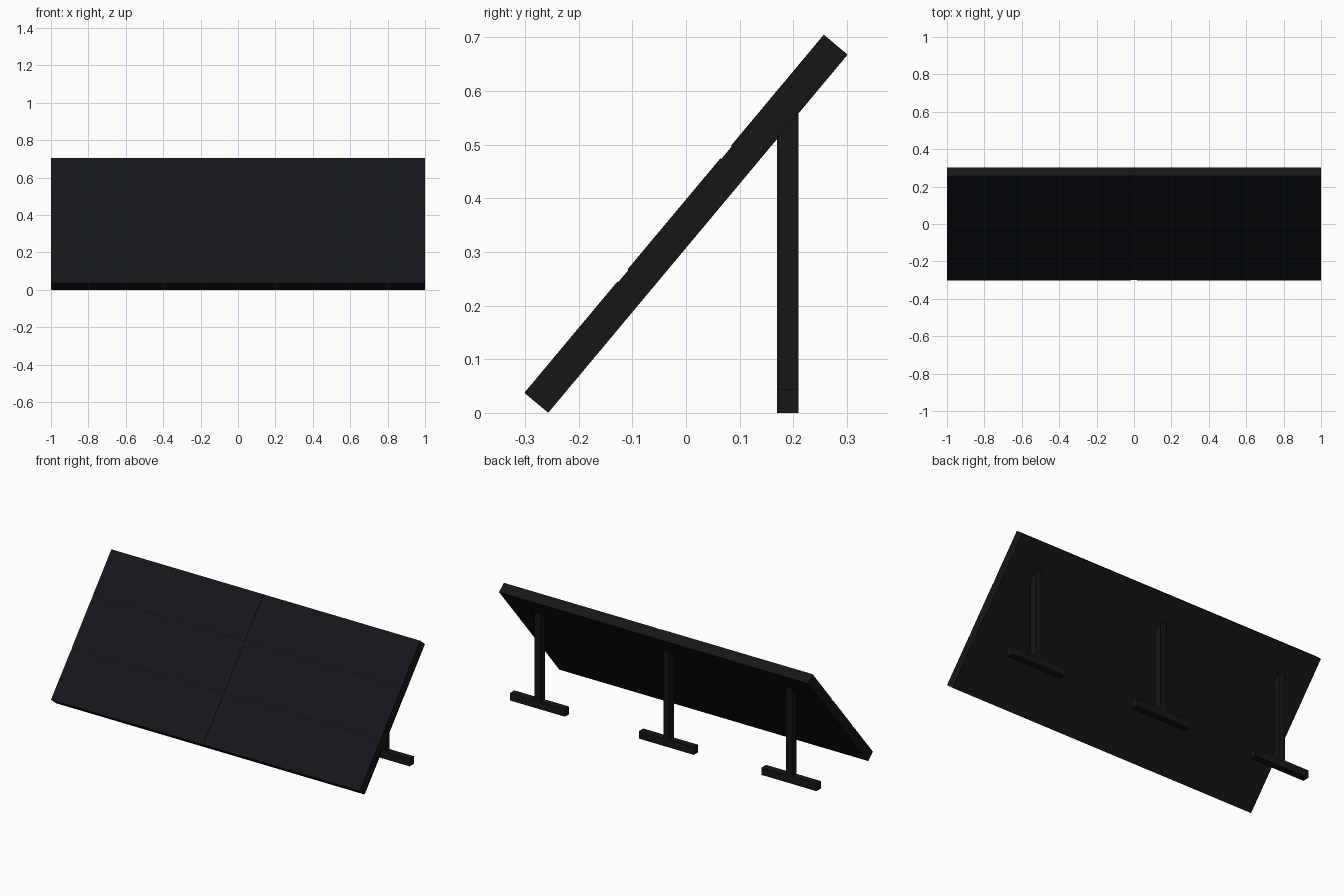
import bpy, math
from mathutils import Matrix, Vector

if "Cube" in bpy.data.objects:
    bpy.data.objects.remove(bpy.data.objects["Cube"])

def material(name, rgb):
    m = bpy.data.materials.new(name)
    m.diffuse_color = (*rgb, 1)
    m.use_nodes = True
    m.node_tree.nodes["Principled BSDF"].inputs["Base Color"].default_value = m.diffuse_color
    return m

frame_mat = material("black_frame", (0.008, 0.008, 0.008))
cell_mat = material("dark_blue_cell", (0.007, 0.008, 0.012))

def box(name, centre, size, mat, matrix=Matrix()):
    bpy.ops.mesh.primitive_cube_add(size=1)
    ob = bpy.context.object
    ob.name = name
    ob.data.transform(matrix @ Matrix.Translation(Vector(centre)) @ Matrix.Diagonal((*size, 1)))
    ob.data.materials.append(mat)
    return ob

# Tilted panel body
LENGTH, THICK, SKIN, GAP = 0.87, 0.058, 0.002, 0.03
tilt = Matrix.Translation((0, 0, 0.3525)) @ Matrix.Rotation(math.radians(50.1), 4, 'X')
box("panel_body", (0, 0, -SKIN / 2), (2, LENGTH, THICK - SKIN), frame_mat, tilt)

# Six cells on the front, two columns by three rows, split by narrow bars
cell_w = (2 - GAP) / 2
cell_h = (LENGTH - 2 * GAP) / 3
for col in (-1, 1):
    for row in (-1, 0, 1):
        box("solar_cell", (col * (cell_w + GAP) / 2, row * (cell_h + GAP), THICK / 2 - SKIN),
            (cell_w, cell_h, SKIN * 2), cell_mat, tilt)

# Three rear supports, each a post on a crosswise foot
POST_Y, W, FOOT_H, POST_TOP = 0.19, 0.04, 0.044, 0.575
for x in (-0.815, -0.02, 0.815):
    box("support_foot", (x, POST_Y, FOOT_H / 2), (0.355, W, FOOT_H), frame_mat)
    box("support_post", (x, POST_Y, (FOOT_H + POST_TOP) / 2), (W, W, POST_TOP - FOOT_H), frame_mat)
